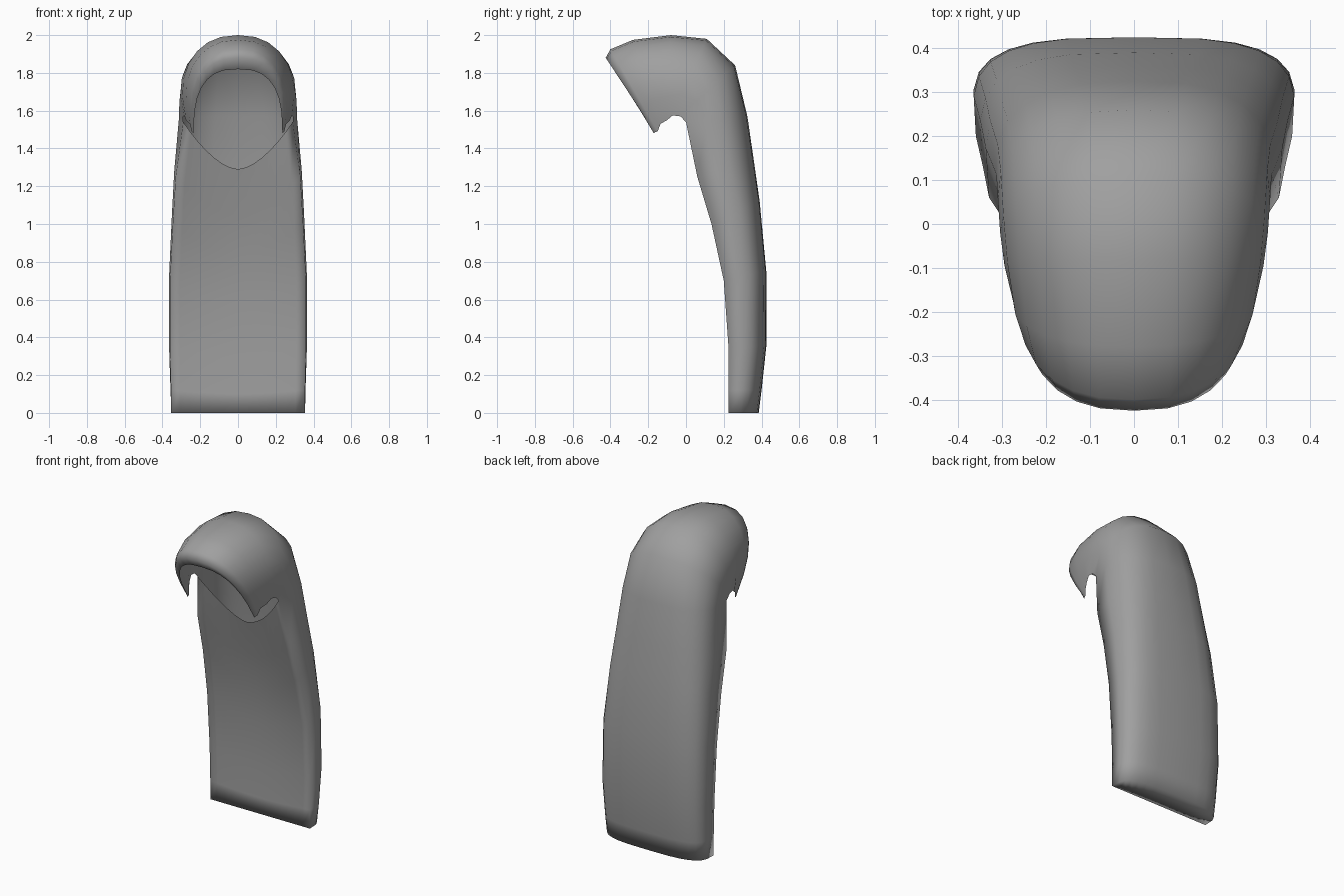
import bpy, bmesh, math

if "Cube" in bpy.data.objects:
    bpy.data.objects.remove(bpy.data.objects["Cube"])

# Stations along the hair, from the hem up the back and over to the fringe:
# (centre y, centre z, half width, edge x, edge y, edge z, roundness)
STATIONS = [
    (0.385, 0.00, 0.36, 0.355, 0.225, 0.00, 0.60),
    (0.40, 0.12, 0.37, 0.355, 0.225, 0.12, 0.60),
    (0.425, 0.35, 0.38, 0.36, 0.225, 0.35, 0.60),
    (0.425, 0.75, 0.38, 0.36, 0.20, 0.70, 0.60),
    (0.39, 1.12, 0.365, 0.345, 0.135, 1.00, 0.62),
    (0.36, 1.33, 0.355, 0.33, 0.06, 1.25, 0.65),
    (0.325, 1.57, 0.345, 0.29, 0.00, 1.54, 0.70),
    (0.26, 1.84, 0.34, 0.29, -0.03, 1.57, 0.80),
    (0.11, 1.98, 0.335, 0.285, -0.07, 1.575, 0.85),
    (-0.08, 2.00, 0.325, 0.275, -0.10, 1.55, 0.85),
    (-0.28, 1.975, 0.305, 0.255, -0.135, 1.53, 0.85),
    (-0.40, 1.925, 0.275, 0.245, -0.15, 1.49, 0.82),
    (-0.425, 1.88, 0.255, 0.24, -0.165, 1.485, 0.80),
    (-0.375, 1.82, 0.235, 0.235, -0.17, 1.48, 0.75),
]
HALF = 7          # columns on each half of the arch
FRONT_ROWS = 7    # stations that also carry the front of the long hair
NAPE_LOW, NAPE_SIDE = 1.29, 1.54


def arch_point(st, j):
    cy, cz, w, ex, ey, ez, p = st
    f = abs(j) / HALF
    a = f * math.pi / 2
    s = math.sin(a) ** p
    c = 1 - max(math.cos(a), 0) ** p if f < 1 else 1
    x = w * s - (w - ex) * f ** 5
    return (math.copysign(x, j), cy + (ey - cy) * c, cz + (ez - cz) * c)


def edge_y(z):
    for a, b in zip(STATIONS, STATIONS[1:FRONT_ROWS]):
        if z <= b[5]:
            return a[4] + (b[4] - a[4]) * (z - a[5]) / (b[5] - a[5])
    return STATIONS[FRONT_ROWS - 1][4]


def front_point(st, j):
    u = j / HALF
    if abs(j) == HALF:
        return (math.copysign(st[3], j), st[4], st[5])
    top = NAPE_LOW + (NAPE_SIDE - NAPE_LOW) * abs(u) ** 1.7
    z = st[5] * top / NAPE_SIDE
    return (st[3] * u, edge_y(z) + 0.035 * (1 - u * u) * z / 1.3, z)


def add_grid(bm, rows, flip):
    vs = [[bm.verts.new(p) for p in r] for r in rows]
    for r0, r1 in zip(vs, vs[1:]):
        for i in range(len(r0) - 1):
            q = [r0[i], r0[i + 1], r1[i + 1], r1[i]]
            bm.faces.new(q[::-1] if flip else q)
    return vs


cols = range(-HALF, HALF + 1)
bm = bmesh.new()
# Outer shell: back of the hair, crown and fringe
outer = add_grid(bm, [[arch_point(s, j) for j in cols] for s in STATIONS], True)
# Front of the long hair, ending in a curved nape line
front = add_grid(bm, [[front_point(s, j) for j in cols] for s in STATIONS[:FRONT_ROWS]], False)
# Closed hem
for i in range(2 * HALF):
    bm.faces.new((outer[0][i], outer[0][i + 1], front[0][i + 1], front[0][i]))
bmesh.ops.remove_doubles(bm, verts=bm.verts, dist=0.0005)
for f in bm.faces:
    f.smooth = True

mesh = bpy.data.meshes.new("long_hair")
bm.to_mesh(mesh)
bm.free()
hair = bpy.data.objects.new("long_hair", mesh)
bpy.context.collection.objects.link(hair)

grey = bpy.data.materials.new("hair_grey")
grey.diffuse_color = (0.35, 0.35, 0.35, 1)
grey.use_nodes = True
grey.node_tree.nodes["Principled BSDF"].inputs["Base Color"].default_value = grey.diffuse_color
mesh.materials.append(grey)
